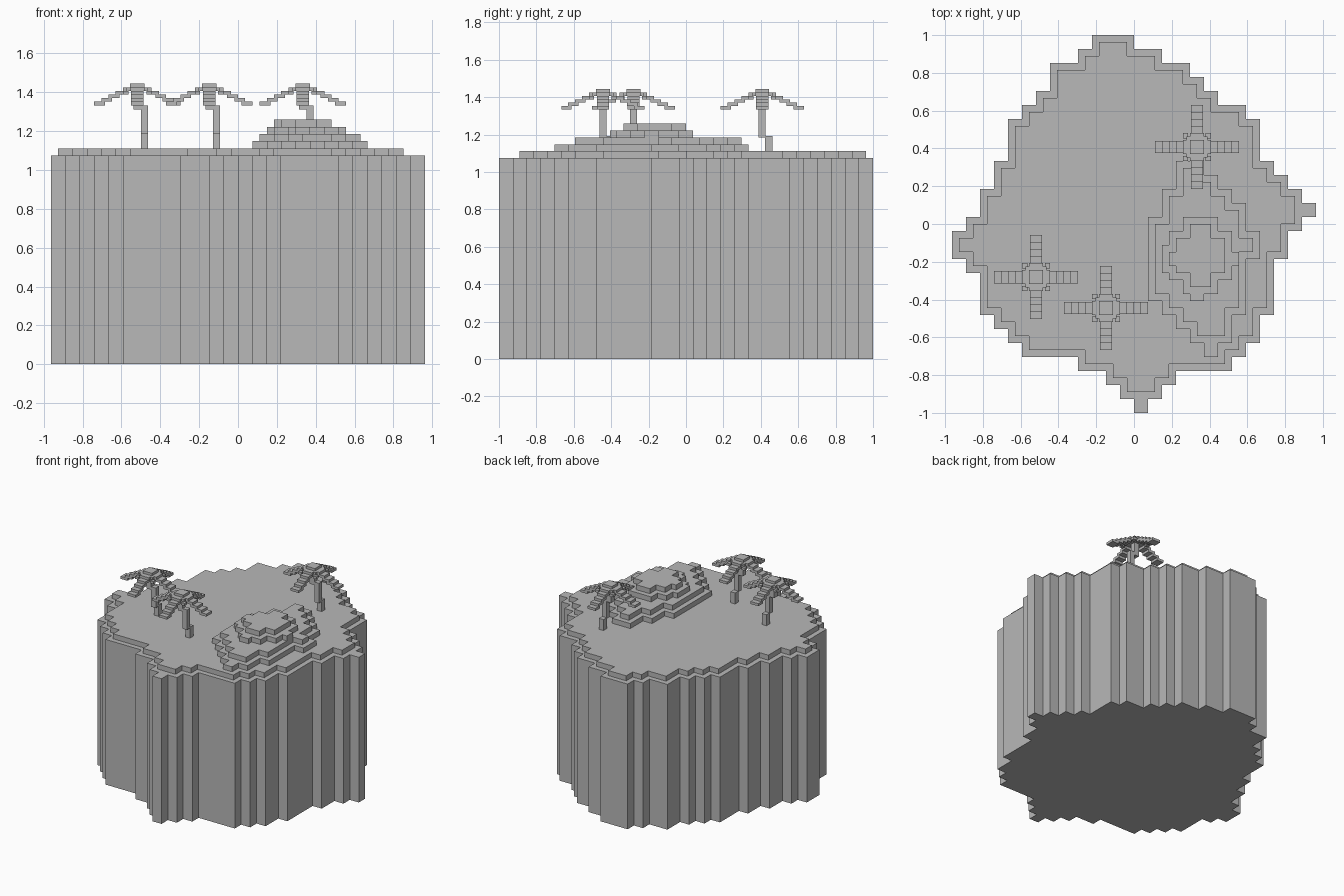
import bpy
import bmesh
from mathutils import Matrix, Vector

default_cube = bpy.data.objects.get("Cube")
if default_cube:
    bpy.data.objects.remove(default_cube, do_unlink=True)

UNIT = 1 / 27      # one block
HALF = UNIT / 2    # fine block of the palm crowns

stone = bpy.data.materials.new("plain_grey")
stone.use_nodes = True
grey = (0.48, 0.48, 0.48, 1)
stone.diffuse_color = grey
stone.node_tree.nodes["Principled BSDF"].inputs["Base Color"].default_value = grey


def finish(name, bm):
    bmesh.ops.recalc_face_normals(bm, faces=bm.faces)
    mesh = bpy.data.meshes.new(name)
    bm.to_mesh(mesh)
    bm.free()
    mesh.materials.append(stone)
    obj = bpy.data.objects.new(name, mesh)
    bpy.context.collection.objects.link(obj)
    return obj


def add_box(bm, low, high, scale):
    low, high = Vector(low) * scale, Vector(high) * scale
    size = high - low
    matrix = Matrix.Translation((low + high) / 2) @ Matrix.Diagonal((*size, 1))
    return bmesh.ops.create_cube(bm, size=1, matrix=matrix)["verts"]


def rows_from_bands(top, bands):
    """Turn (depth, left, right) bands into one span for each block row."""
    rows = {}
    for depth, left, right in bands:
        for _ in range(depth):
            top -= 1
            rows[top] = (left, right)
    return rows


def shrink(rows):
    """Step the outline in by one block on every side."""
    result = {}
    for y in rows:
        if y - 1 in rows and y + 1 in rows:
            near = [rows[y + d] for d in (-1, 0, 1)]
            left = max(span[0] for span in near) + 1
            right = min(span[1] for span in near) - 1
            if left < right:
                result[y] = (left, right)
    return result


def terrace(name, rows, bottom, top):
    """Extrude the stepped outline of the rows into a slab."""
    order = sorted(rows, reverse=True)
    path = []
    for y in order:
        path += [(rows[y][1], y + 1), (rows[y][1], y)]
    for y in reversed(order):
        path += [(rows[y][0], y), (rows[y][0], y + 1)]
    outline = []
    for point in path:
        if outline and outline[-1] == point:
            outline.pop()      # straight run, no corner here
        else:
            outline.append(point)
    bm = bmesh.new()
    verts = [bm.verts.new((x * UNIT, y * UNIT, bottom * UNIT)) for x, y in outline]
    base = bm.faces.new(verts)
    grown = bmesh.ops.extrude_face_region(bm, geom=[base], use_keep_orig=True)
    moved = [g for g in grown["geom"] if isinstance(g, bmesh.types.BMVert)]
    bmesh.ops.translate(bm, verts=moved, vec=(0, 0, (top - bottom) * UNIT))
    finish(name, bm)


# Island cliff and its top step
island = rows_from_bands(27, [
    (2, -6, 0), (2, -8, 4), (2, -12, 8), (2, -12, 10), (2, -14, 12),
    (2, -16, 16), (6, -18, 18), (2, -20, 20), (2, -20, 22), (2, -22, 24),
    (2, -22, 26), (2, -24, 24), (4, -26, 22), (2, -24, 20), (6, -22, 20),
    (2, -20, 18), (2, -18, 18), (2, -16, 16), (2, -8, 14), (2, -4, 6),
    (2, -2, 4), (2, 0, 2)])
terrace("island_cliff", island, 0, 29)
terrace("island_top", shrink(island), 29, 30)

# Stepped hill
hill = rows_from_bands(9, [
    (2, 6, 10), (2, 6, 12), (2, 4, 14), (2, 4, 16), (2, 2, 16), (4, 2, 18),
    (6, 2, 16), (2, 4, 16), (2, 6, 14), (2, 8, 14), (2, 10, 12)])
terrace("hill_lower_step", hill, 30, 31)
terrace("hill_second_step", shrink(hill), 31, 32)
peak = rows_from_bands(1, [
    (2, 7, 12), (2, 5, 14), (1, 4, 14), (2, 4, 15), (1, 4, 14),
    (1, 5, 14), (2, 7, 12), (1, 8, 10)])
terrace("hill_third_step", peak, 32, 33)
terrace("hill_summit", shrink(peak), 33, 34)


# Palms: leaning trunk, and a crown of four drooping fronds
def palm(name, x, y):
    place = Vector((x * UNIT, y * UNIT, 0))

    bm = bmesh.new()
    add_box(bm, (0.5, 0.4, 30), (1.5, 1.5, 32.2), UNIT)
    add_box(bm, (0.5, -0.5, 32), (1.5, 0.5, 35.5), UNIT)
    add_box(bm, (-0.5, -0.5, 35.4), (1.5, 0.5, 36), UNIT)
    finish(name + "_trunk", bm).location = place

    bm = bmesh.new()
    add_box(bm, (-1, -1, 71), (1, 1, 77.5), HALF)
    for turn in range(4):
        rotate = Matrix.Rotation(turn * 1.5707963, 3, "Z")
        parts = []
        for k in range(6):
            width = 2 if k < 2 else 1.75
            parts += add_box(bm, (max(0, 2 * k - 1), -width, 77 - k),
                             (2 * k + 2, width, 78 - k), HALF)
        # Short leaf between two fronds
        parts += add_box(bm, (1.5, 1.5, 76), (3, 3, 77), HALF)
        parts += add_box(bm, (2.5, 2.5, 75), (4, 4, 76), HALF)
        bmesh.ops.rotate(bm, verts=parts, matrix=rotate)
    finish(name + "_fronds", bm).location = place


palm("left_palm", -14, -7.6)
palm("middle_palm", -4, -12)
palm("back_palm", 9, 11)
